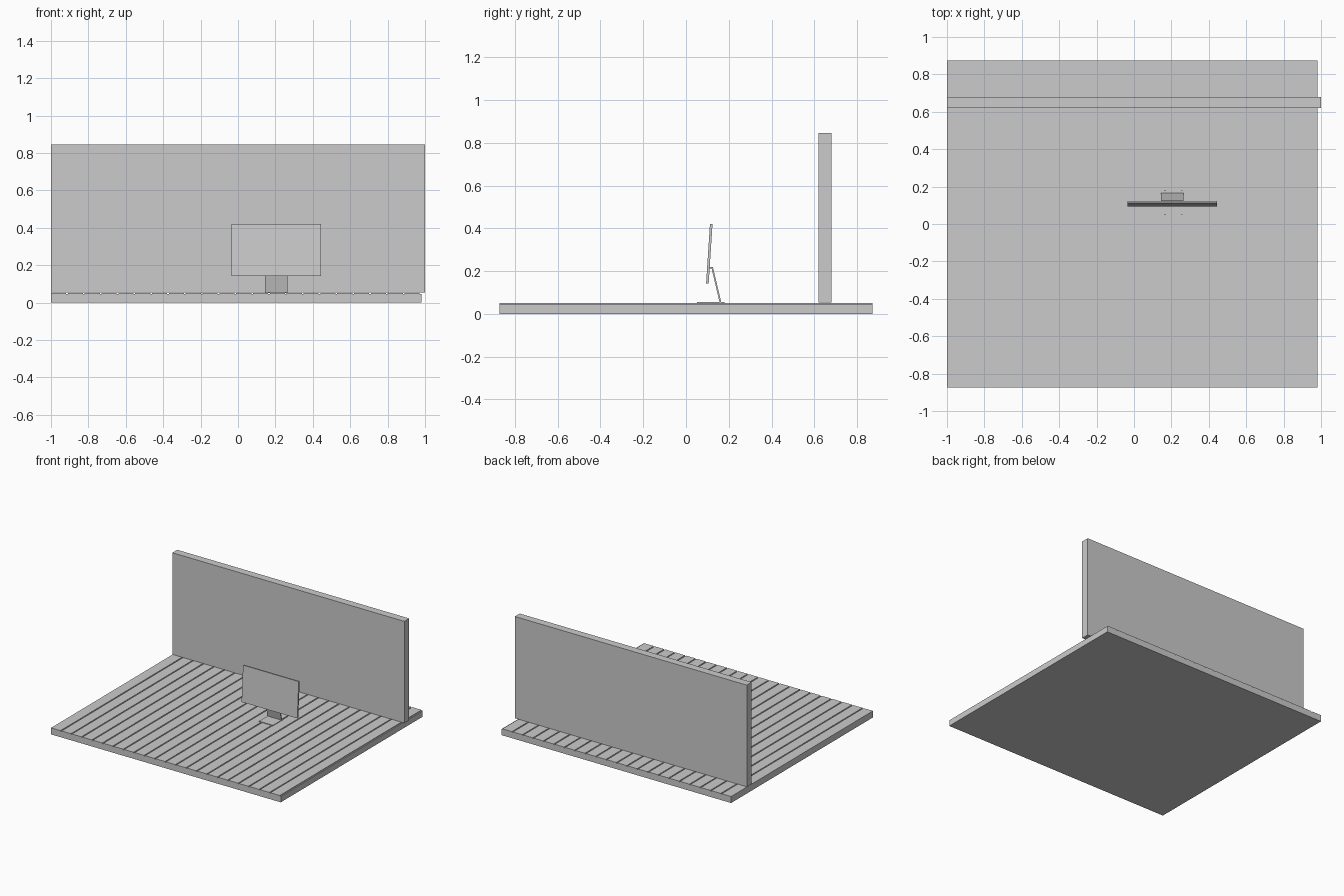
import bpy, bmesh
from math import radians
from mathutils import Matrix

if "Cube" in bpy.data.objects:
    bpy.data.objects.remove(bpy.data.objects["Cube"])


def box(bm, x0, x1, y0, y1, z0, z1):
    m = Matrix.Translation(((x0 + x1) / 2, (y0 + y1) / 2, (z0 + z1) / 2))
    m = m @ Matrix.Diagonal((x1 - x0, y1 - y0, z1 - z0, 1))
    return bmesh.ops.create_cube(bm, size=1, matrix=m)["verts"]


def finish(bm, name):
    bmesh.ops.recalc_face_normals(bm, faces=bm.faces)
    me = bpy.data.meshes.new(name)
    bm.to_mesh(me)
    bm.free()
    ob = bpy.data.objects.new(name, me)
    bpy.context.collection.objects.link(ob)
    return ob


def box_object(name, *dims):
    bm = bmesh.new()
    box(bm, *dims)
    return finish(bm, name)


# floor slab with planks running front to back
box_object("floor_slab", -1, 0.98, -0.873, 0.873, 0, 0.046)
bm = bmesh.new()
pitch, gap, count = 0.09, 0.009, 22
for i in range(count):
    x = -1 + i * pitch
    box(bm, x, x + pitch - gap, -0.873, 0.873, 0.046, 0.051)
finish(bm, "floor_planks")

# back wall
box_object("back_wall", -1, 1, 0.62, 0.68, 0.053, 0.845)

# tilted monitor panel
panel = box_object("monitor_panel", -0.24, 0.24, -0.006, 0.006, -0.14, 0.14)
panel.location = (0.205, 0.109, 0.281)
panel.rotation_euler.x = radians(-3.7)

# stand foot
box_object("stand_foot", 0.145, 0.265, 0.052, 0.181, 0.051, 0.056)

# bent stand neck: side profile (y, z) extruded across x
profile = [(0.165, 0.054), (0.126, 0.218), (0.106, 0.22),
           (0.106, 0.213), (0.12, 0.211), (0.157, 0.054)]
bm = bmesh.new()
face = bm.faces.new([bm.verts.new((0.145, y, z)) for y, z in profile])
ext = bmesh.ops.extrude_face_region(bm, geom=[face])
bmesh.ops.translate(bm, vec=(0.12, 0, 0),
                    verts=[v for v in ext["geom"] if isinstance(v, bmesh.types.BMVert)])
bm.faces.ensure_lookup_table()
finish(bm, "stand_neck")
